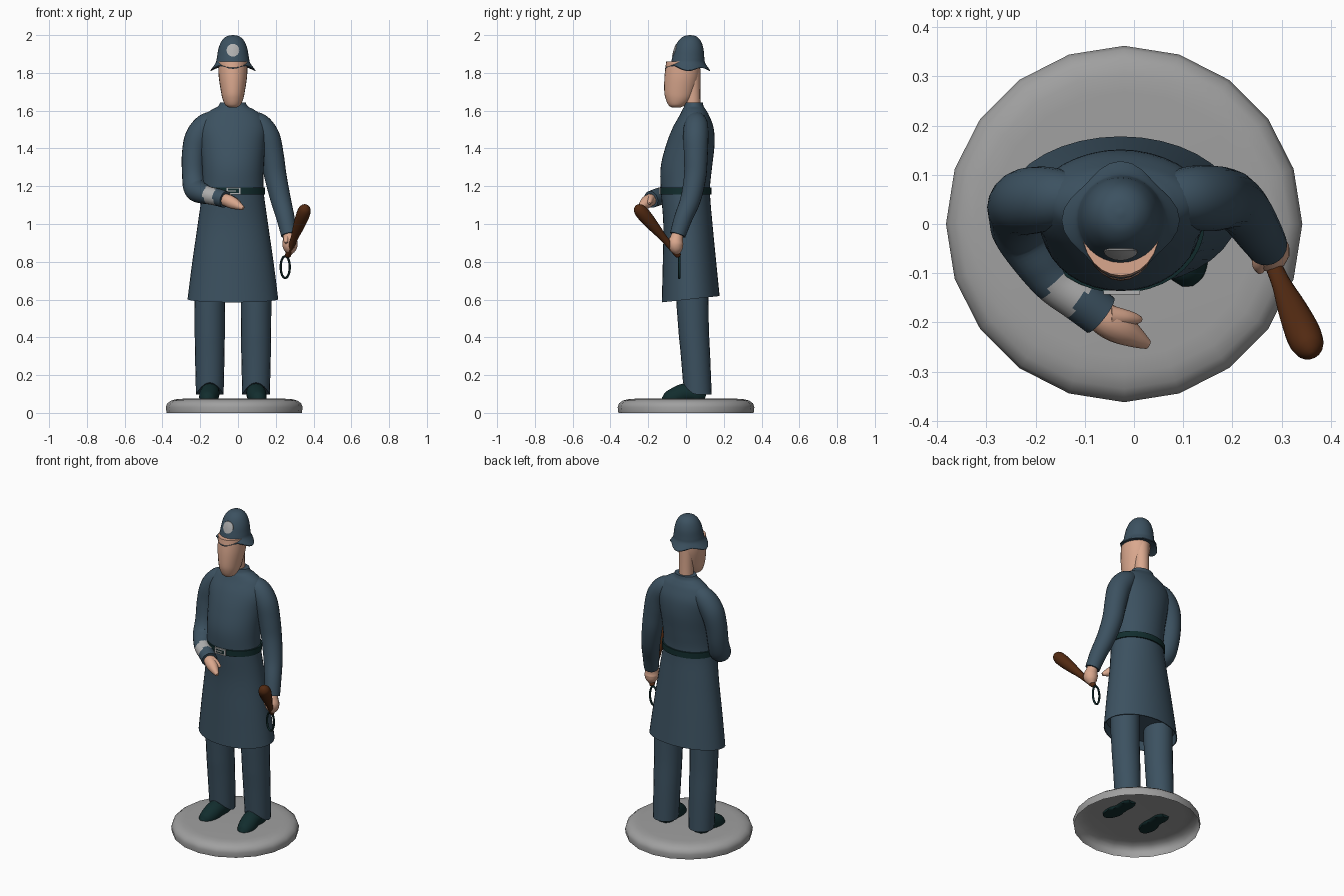
import bpy, bmesh, math
from mathutils import Vector
from mathutils.bvhtree import BVHTree


def material(name, rgb):
    m = bpy.data.materials.new(name)
    m.diffuse_color = (*rgb, 1)
    return m


NAVY = material("navy cloth", (0.045, 0.083, 0.118))
SKIN = material("skin", (0.70, 0.39, 0.27))
BLACK = material("dark leather", (0.006, 0.026, 0.027))
WOOD = material("brown wood", (0.085, 0.023, 0.006))
SILVER = material("silver", (0.44, 0.44, 0.44))
STONE = material("grey stone", (0.35, 0.35, 0.35))
CX = -0.027  # centre line of the figure


def spline(pts, sub=5):
    """Catmull-Rom interpolation of number tuples."""
    p = [pts[0]] + list(pts) + [pts[-1]]
    out = []
    for i in range(1, len(p) - 2):
        for k in range(sub):
            t = k / sub
            out.append(tuple(0.5 * (2 * b + (c - a) * t + (2 * a - 5 * b + 4 * c - d) * t * t
                                    + (3 * b - a - 3 * c + d) * t ** 3)
                             for a, b, c, d in zip(*p[i - 1:i + 3])))
    return out + [tuple(pts[-1])]


def skin(name, rings, mat, caps=(True, True), warp=None):
    """Join point rings into one surface with optional end caps."""
    bm = bmesh.new()
    vs = [[bm.verts.new(warp(p) if warp else p) for p in r] for r in rings]
    n = len(vs[0])
    for a, b in zip(vs, vs[1:]):
        for i in range(n):
            bm.faces.new((a[i], a[(i + 1) % n], b[(i + 1) % n], b[i]))
    for ring, cap in ((vs[0], caps[0]), (vs[-1], caps[1])):
        if cap:
            bm.faces.new(ring)
    bmesh.ops.recalc_face_normals(bm, faces=bm.faces)
    me = bpy.data.meshes.new(name)
    bm.to_mesh(me)
    bm.free()
    me.materials.append(mat)
    ob = bpy.data.objects.new(name, me)
    bpy.context.collection.objects.link(ob)
    return ob


def ovals(sections, n=28):
    """Level oval rings from (z, cx, cy, rx, ry)."""
    return [[Vector((x + rx * math.cos(2 * math.pi * i / n), y + ry * math.sin(2 * math.pi * i / n), z))
             for i in range(n)] for z, x, y, rx, ry in sections]


def tube(name, pts, mat, n=16, sub=5, warp=None, caps=(True, True)):
    """Tube along a smooth path of (x, y, z, radius)."""
    pts = spline(pts, sub)
    c = [Vector(p[:3]) for p in pts]
    last, side, rings = None, None, []
    for i, p in enumerate(pts):
        t = (c[min(i + 1, len(c) - 1)] - c[max(i - 1, 0)]).normalized()
        side = t.orthogonal().normalized() if last is None else last.rotation_difference(t) @ side
        up, last = t.cross(side), t
        rings.append([c[i] + p[3] * (math.cos(2 * math.pi * k / n) * side + math.sin(2 * math.pi * k / n) * up)
                      for k in range(n)])
    return skin(name, rings, mat, caps, warp)


def box(name, lo, hi, mat):
    (a, b, c), (d, e, f) = lo, hi
    return skin(name, [[Vector(v) for v in ((a, b, z), (d, b, z), (d, e, z), (a, e, z))] for z in (c, f)], mat)


# Base: twenty-sided rounded disc, open underneath
skin("base", ovals([(z, -0.02, 0, r, r) for z, r in
                    ((0, 0.358), (0.03, 0.362), (0.05, 0.355), (0.065, 0.335), (0.073, 0.305), (0.075, 0.27))], 20),
     STONE, (False, True))

# Shoes and trousers, mirrored about the centre line
for s, side in ((-1, "right"), (1, "left")):
    x = CX + s * 0.1225

    def sole(v):
        return Vector((v.x, v.y, max(v.z, 0.064)))

    tube(side + "_shoe", [(x, 0.105, 0.09, 0.03), (x, 0.07, 0.10, 0.05), (x, 0.0, 0.105, 0.052),
                          (x + s * 0.007, -0.06, 0.083, 0.050), (x + s * 0.012, -0.105, 0.072, 0.036),
                          (x + s * 0.013, -0.126, 0.07, 0.012)], BLACK, warp=sole)

    def hem_arch(v):
        f = max(0, (0.06 - v.y) / 0.075) ** 2 * max(0, (0.4 - v.z) / 0.3)
        return Vector((v.x, v.y, v.z + 0.062 * f))

    skin(side + "_trouser_leg", ovals(spline([(0.097, x, 0.060, 0.073, 0.076), (0.3, x, 0.049, 0.078, 0.079),
                                              (0.45, x, 0.040, 0.080, 0.081), (0.6, x, 0.034, 0.081, 0.086),
                                              (0.7, x, 0.034, 0.081, 0.086)]), 20), NAVY, warp=hem_arch)


# Long coat: recessed underside, tilted hem, waist, chest and collar
def hem_tilt(v):
    return Vector((v.x, v.y, v.z + 0.11 * (v.y - 0.025) * max(0, min(1, (1.1 - v.z) / 0.5))))


coat_outer = spline([(0.602, CX, 0.025, 0.240, 0.153), (0.8, CX, 0.018, 0.215, 0.141),
                     (1.0, CX, 0.010, 0.186, 0.130), (1.175, CX, -0.003, 0.163, 0.130),
                     (1.3, CX, 0.002, 0.163, 0.136), (1.42, CX, 0.023, 0.172, 0.128),
                     (1.51, CX, 0.038, 0.178, 0.108), (1.575, CX, 0.044, 0.150, 0.078),
                     (1.605, CX, 0.043, 0.112, 0.062), (1.622, CX, 0.042, 0.080, 0.052),
                     (1.642, CX, 0.042, 0.068, 0.047)])
skin("coat", ovals([(0.655, CX, 0.025, 0.228, 0.143), (0.602, CX, 0.025, 0.235, 0.148)] + coat_outer, 36),
     NAVY, warp=hem_tilt)

# Belt and buckle
skin("belt", ovals([(z, CX, -0.003, 0.163 + d, 0.130 + d) for z, d in
                    ((1.155, -0.004), (1.157, 0.007), (1.193, 0.007), (1.195, -0.004))], 36), BLACK)
for i, (x0, x1, z0, z1) in enumerate(((-0.062, 0.012, 1.187, 1.194), (-0.062, 0.012, 1.156, 1.163),
                                      (-0.062, -0.052, 1.163, 1.187), (0.004, 0.012, 1.163, 1.187),
                                      (-0.052, -0.010, 1.172, 1.178))):
    box(f"buckle_bar_{i + 1}", (x0, -0.143, z0), (x1, -0.135, z1), SILVER)

# Bent right sleeve with a painted band near the cuff
sleeve = tube("right_sleeve", [(-0.11, 0.055, 1.555, 0.045), (-0.165, 0.052, 1.525, 0.063),
                               (-0.212, 0.047, 1.46, 0.068), (-0.234, 0.038, 1.37, 0.063),
                               (-0.236, 0.020, 1.26, 0.060), (-0.225, -0.015, 1.187, 0.062),
                               (-0.190, -0.075, 1.162, 0.054), (-0.158, -0.118, 1.152, 0.047),
                               (-0.110, -0.153, 1.142, 0.046), (-0.068, -0.185, 1.130, 0.045)], NAVY, 20, 6)
sleeve.data.materials.append(SILVER)
for f in sleeve.data.polygons:
    if -0.0556 < 0.8 * f.center.x - 0.6 * f.center.y < -0.0556 + 0.062 and f.center.z < 1.25:
        f.material_index = 1
for f in sleeve.data.polygons:
    if -0.0556 > f.center.x * 0.8 + f.center.y * -0.6 and f.material_index:
        f.material_index = 0

# Right hand: palm with fingers, and thumb
tube("right_hand", [(-0.085, -0.172, 1.132, 0.030), (-0.055, -0.196, 1.124, 0.034), (-0.025, -0.214, 1.110, 0.032),
                    (0.005, -0.232, 1.095, 0.021), (0.028, -0.245, 1.083, 0.010)], SKIN, 12)
tube("right_thumb", [(-0.050, -0.188, 1.135, 0.024), (-0.020, -0.190, 1.127, 0.017),
                     (0.002, -0.193, 1.115, 0.012), (0.014, -0.194, 1.108, 0.006)], SKIN, 10)

# Hanging left sleeve and gripping hand
tube("left_sleeve", [(0.056, 0.055, 1.555, 0.045), (0.110, 0.054, 1.525, 0.063), (0.155, 0.052, 1.46, 0.067),
                     (0.180, 0.052, 1.36, 0.063), (0.199, 0.048, 1.25, 0.059), (0.226, 0.024, 1.13, 0.054),
                     (0.252, -0.015, 1.03, 0.048), (0.270, -0.044, 0.942, 0.042)], NAVY, 20)
tube("left_hand", [(0.268, -0.042, 0.955, 0.030), (0.272, -0.050, 0.925, 0.035), (0.275, -0.055, 0.895, 0.042),
                   (0.274, -0.050, 0.865, 0.034), (0.272, -0.045, 0.842, 0.014)], SKIN, 12)
tube("left_thumb", [(0.262, -0.058, 0.930, 0.020), (0.254, -0.080, 0.915, 0.015),
                    (0.257, -0.096, 0.900, 0.008)], SKIN, 10)

# Truncheon with wrist strap
base, tip = Vector((0.262, -0.036, 0.828)), Vector((0.362, -0.265, 1.098))
tube("truncheon", [(*base.lerp(tip, t), r) for t, r in
                   ((0, 0.008), (0.03, 0.016), (0.2, 0.017), (0.38, 0.020), (0.6, 0.030), (0.82, 0.036),
                    (0.93, 0.031), (0.98, 0.018), (1, 0.005))], WOOD, 16, 4)
tube("wrist_strap", [(0.250 + 0.024 * math.sin(a), -0.036, 0.772 + 0.058 * math.cos(a), 0.006)
                     for a in [i * math.pi / 6 for i in range(13)]], BLACK, 8, 3)

# Head and neck
skin("head", ovals(spline([(1.618, CX, -0.052, 0.022, 0.025), (1.630, CX, -0.048, 0.040, 0.045),
                           (1.66, CX, -0.040, 0.054, 0.067), (1.70, CX, -0.034, 0.063, 0.081),
                           (1.78, CX, -0.022, 0.075, 0.092), (1.86, CX, -0.015, 0.078, 0.090)]), 24), SKIN)
tube("neck", [(CX, 0.035, 1.60, 0.042), (CX, 0.035, 1.70, 0.041), (CX, 0.030, 1.82, 0.046)], SKIN)

# Helmet: smooth dome running into a four-cornered drooping brim
rings = []
for z, y, r, brim in spline([(2.0, 0.022, 0.004, 0), (1.993, 0.021, 0.034, 0), (1.97, 0.019, 0.059, 0),
                             (1.93, 0.016, 0.076, 0), (1.88, 0.012, 0.085, 0), (1.852, 0.010, 0.092, 0.15),
                             (1.813, 0.008, 0.120, 1)]) + [(1.809, 0.008, 0.118, 1), (1.832, 0.008, 0.082, 0.2)]:
    ring = []
    for i in range(32):
        a = 2 * math.pi * i / 32
        k = brim * math.sin(2 * a) ** 2
        rr = r * (1 - 0.15 * k)
        front = 0.012 * brim * max(0, -math.sin(a))
        ring.append(Vector((CX + rr * math.cos(a), y + rr * math.sin(a), z + 0.018 * k + front)))
    rings.append(ring)
helmet = skin("helmet", rings, NAVY)

# Badge: thin disc wrapped onto the front of the dome
tree = BVHTree.FromPolygons([v.co for v in helmet.data.vertices], [p.vertices for p in helmet.data.polygons])
badge = []
for r in (0.034, 0.025, 0.016, 0.007, 0.001):
    ring = []
    for i in range(16):
        a = 2 * math.pi * i / 16
        p = Vector((CX + r * math.cos(a), -1, 1.920 + r * math.sin(a)))
        ring.append(tree.ray_cast(p, Vector((0, 1, 0)))[0] - Vector((0, 0.003, 0)))
    badge.append(ring)
skin("helmet_badge", [[p + Vector((0, 0.006, 0)) for p in badge[0]]] + badge, SILVER, (False, True))

# Smooth shading that keeps real edges sharp
for ob in bpy.context.collection.objects:
    ob.select_set(True)
    bpy.context.view_layer.objects.active = ob
bpy.ops.object.shade_smooth_by_angle(angle=math.radians(45))
